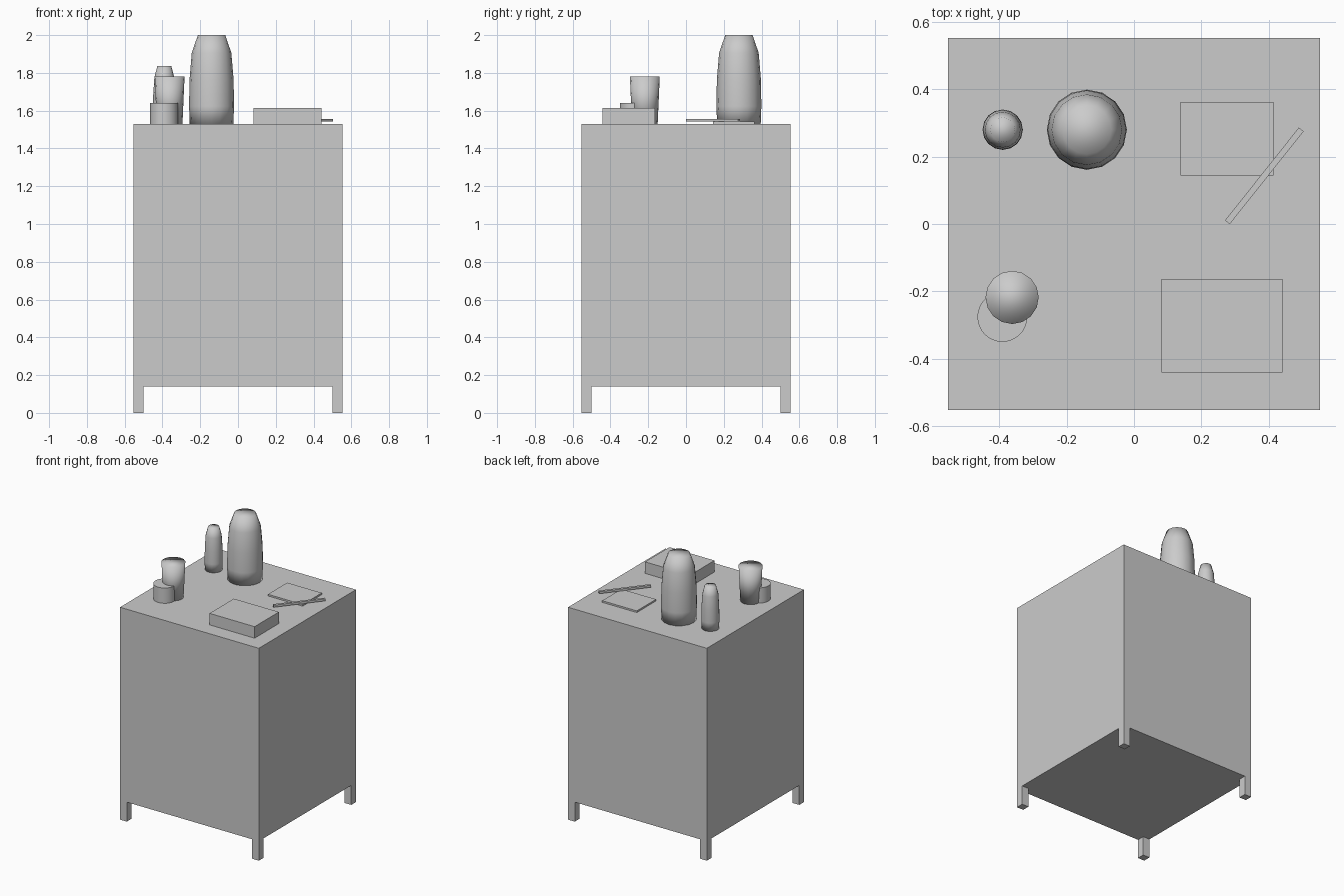
import bpy, bmesh, math

if "Cube" in bpy.data.objects:
    bpy.data.objects.remove(bpy.data.objects["Cube"])

TOP = 1.53   # height of the cabinet top
H = 0.553    # half width of the cabinet


def box(name, x0, x1, y0, y1, z0, z1, turn=0):
    bpy.ops.mesh.primitive_cube_add(size=1, location=((x0 + x1) / 2, (y0 + y1) / 2, (z0 + z1) / 2),
                                    rotation=(0, 0, turn))
    ob = bpy.context.object
    ob.name = name
    ob.scale = (x1 - x0, y1 - y0, z1 - z0)
    return ob


def turned(name, x, y, profile, sides=16, angle=None):
    """Closed solid of revolution from (radius, height) points."""
    bm = bmesh.new()
    rings = [[bm.verts.new((r * math.cos(2 * math.pi * i / sides),
                            r * math.sin(2 * math.pi * i / sides), z)) for i in range(sides)]
             for r, z in profile]
    for a, b in zip(rings, rings[1:]):
        for i in range(sides):
            j = (i + 1) % sides
            bm.faces.new((a[i], a[j], b[j], b[i]))
    bm.faces.new(rings[0][::-1])
    bm.faces.new(rings[-1])
    mesh = bpy.data.meshes.new(name)
    bm.to_mesh(mesh)
    bm.free()
    ob = bpy.data.objects.new(name, mesh)
    ob.location = (x, y, TOP)
    bpy.context.collection.objects.link(ob)
    bpy.ops.object.select_all(action='DESELECT')
    ob.select_set(True)
    bpy.context.view_layer.objects.active = ob
    if angle is None:
        bpy.ops.object.shade_smooth()
    else:
        bpy.ops.object.shade_smooth_by_angle(angle=math.radians(angle))
    return ob


# Cabinet body and four corner legs
box("cabinet_body", -H, H, -H, H, 0.14, TOP)
LEG = 0.054
for sx, side in ((-1, "left"), (1, "right")):
    for sy, end in ((-1, "front"), (1, "back")):
        cx, cy = sx * (H - LEG / 2), sy * (H - LEG / 2)
        box(f"{end}_{side}_leg", cx - LEG / 2, cx + LEG / 2, cy - LEG / 2, cy + LEG / 2, 0, 0.14)

# Two vases sharing one tapering profile
SHAPE = [(0.97, 0), (1.0, 0.2), (0.98, 0.5), (0.88, 0.8), (0.61, 1.0)]
for name, x, r, h in (("large_vase", -0.14, 0.119, 0.47), ("small_vase", -0.39, 0.06, 0.307)):
    turned(name, x, 0.28, [(r * a, h * b) for a, b in SHAPE])

# Flared cup and low jar
turned("cup", -0.362, -0.218, [(0.068, 0), (0.079, 0.25)])
turned("jar", -0.391, -0.276, [(0.074, 0), (0.074, 0.11)], sides=32, angle=30)

# Book, notepad, and pen resting on the notepad
box("book", 0.082, 0.441, -0.441, -0.164, TOP, 1.613)
box("notepad", 0.138, 0.414, 0.144, 0.363, TOP, 1.542)
box("pen", 0.387 - 0.176, 0.387 + 0.176, 0.134, 0.152, 1.542, 1.557, turn=math.radians(51.5))
